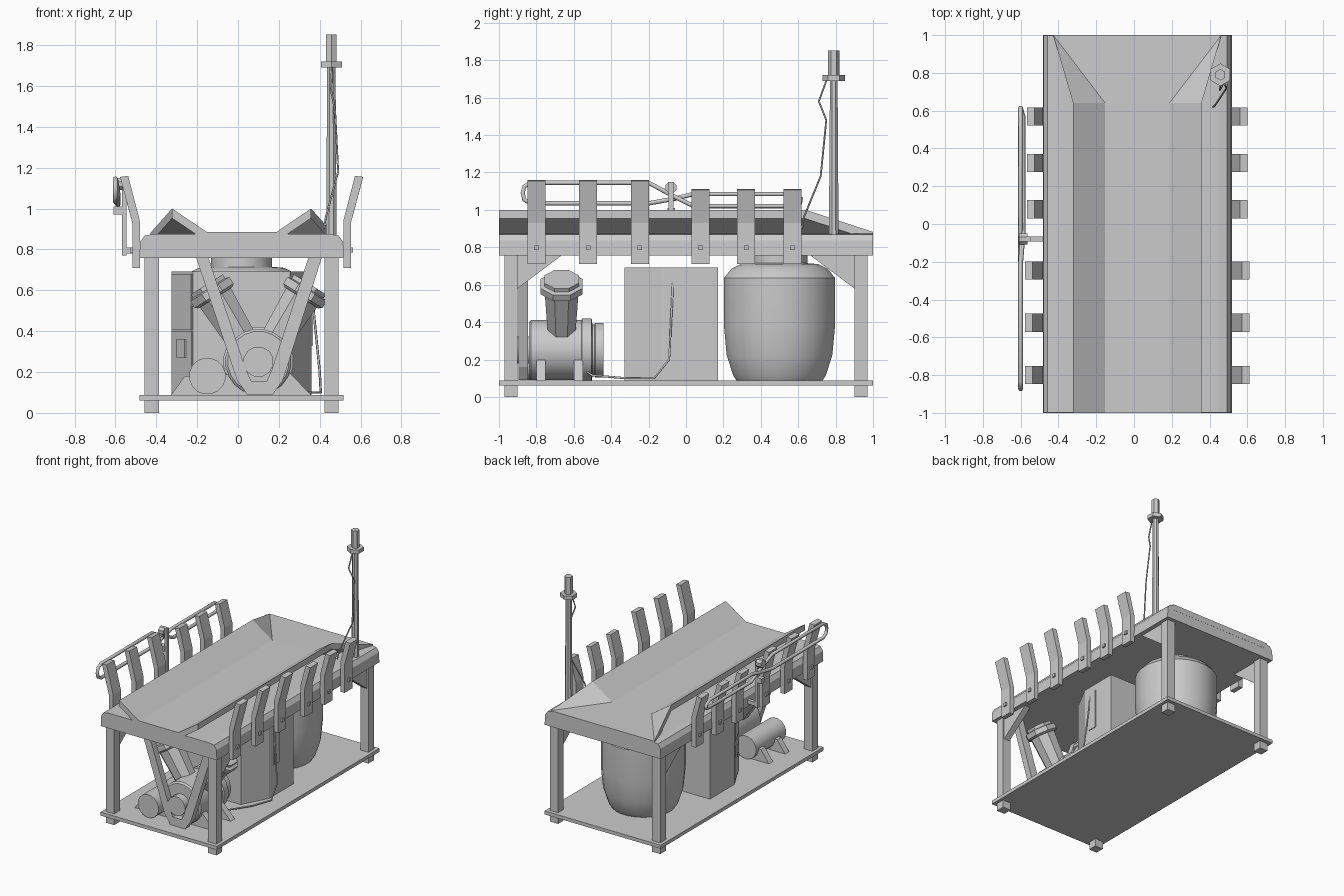
import bpy, bmesh, math
from mathutils import Vector

if "Cube" in bpy.data.objects:
    bpy.data.objects.remove(bpy.data.objects["Cube"])

CX = 0.0175  # centre line of the bench in x


def make(name, verts, faces, smooth=False):
    me = bpy.data.meshes.new(name)
    me.from_pydata([tuple(v) for v in verts], [], faces)
    bm = bmesh.new()
    bm.from_mesh(me)
    bmesh.ops.recalc_face_normals(bm, faces=bm.faces)
    bm.to_mesh(me)
    bm.free()
    ob = bpy.data.objects.new(name, me)
    bpy.context.collection.objects.link(ob)
    if smooth:
        bpy.context.view_layer.objects.active = ob
        ob.select_set(True)
        bpy.ops.object.shade_smooth_by_angle(angle=math.radians(35))
        ob.select_set(False)
    return ob


def prism(name, profile, axis, a, b):
    """Extrude a 2D profile along an axis between a and b."""
    put = {'x': lambda p, t: (t, p[0], p[1]),
           'y': lambda p, t: (p[0], t, p[1]),
           'z': lambda p, t: (p[0], p[1], t)}[axis]
    n = len(profile)
    verts = [put(p, t) for t in (a, b) for p in profile]
    faces = [list(range(n)), list(range(n, 2 * n))]
    faces += [[i, (i + 1) % n, n + (i + 1) % n, n + i] for i in range(n)]
    return make(name, verts, faces)


def box(name, x0, x1, y0, y1, z0, z1):
    return prism(name, [(x0, y0), (x1, y0), (x1, y1), (x0, y1)], 'z', z0, z1)


def lathe(name, base, direction, rings, sides, smooth=True):
    """Revolve (distance, radius) rings about an axis."""
    q = Vector((0, 0, 1)).rotation_difference(Vector(direction))
    base = Vector(base)
    verts = []
    for d, r in rings:
        for i in range(sides):
            t = 2 * math.pi * (i + 0.5) / sides
            verts.append(base + q @ Vector((r * math.cos(t), r * math.sin(t), d)))
    faces = [list(range(sides)), list(range(len(verts) - sides, len(verts)))]
    for k in range(len(rings) - 1):
        for i in range(sides):
            j = (i + 1) % sides
            faces.append([k * sides + i, k * sides + j, (k + 1) * sides + j, (k + 1) * sides + i])
    return make(name, verts, faces, smooth)


def tube(name, pts, radius, closed=False):
    cu = bpy.data.curves.new(name, 'CURVE')
    cu.dimensions = '3D'
    cu.bevel_depth = radius
    cu.bevel_resolution = 1
    cu.use_fill_caps = True
    sp = cu.splines.new('POLY')
    sp.points.add(len(pts) - 1)
    for p, c in zip(sp.points, pts):
        p.co = (*c, 1)
    sp.use_cyclic_u = closed
    ob = bpy.data.objects.new(name, cu)
    bpy.context.collection.objects.link(ob)
    return ob


# base deck, legs and corner gussets
box("base_deck", CX - .5, CX + .5, -1, 1, .06, .087)
for sx in (-1, 1):
    for sy in (-1, 1):
        x, y = CX + sx * .44, sy * .935
        box("leg", x - .035, x + .035, y - .035, y + .035, 0, .77)
        prism("leg_gusset", [(sy * .9, .76), (sy * .66, .76), (sy * .9, .58)],
              'x', x - .025, x + .025)

# table frame with chamfered upper edges
half = [(.5, .757), (.497, .835), (.475, .868), (.43, .875)]
prism("table_frame", [(CX + x, z) for x, z in half] +
      [(CX - x, z) for x, z in reversed(half)], 'y', -.999, .999)

# tray with raised sides that taper away at the back
row = [(-.34, 1.0), (-.17, .885), (.17, .885), (.34, 1.0)]
top = [(CX + x, y, z) for y in (-1, .64) for x, z in row]
top += [(CX - .445, 1, .882), (CX + .445, 1, .882)]
T = .047
verts = top + [(x, y, z - T) for x, y, z in top]
sheet = [(0, 1, 5, 4), (1, 2, 6, 5), (2, 3, 7, 6), (4, 5, 8), (5, 6, 9, 8), (6, 7, 9)]
rim = [0, 1, 2, 3, 7, 9, 8, 4]
faces = sheet + [tuple(i + 10 for i in f) for f in sheet]
faces += [(a, b, b + 10, a + 10) for a, b in zip(rim, rim[1:] + rim[:1])]
make("tray", verts, faces)

# bent side stakes with bolts
for y in (-.8, -.523, -.247, .078, .322, .57):
    h = 1.16 if y < 0 else 1.112
    lean = .055 * (h - .94) / .22
    for s in (-1, 1):
        prof = [(.498, .71), (.535, .71), (.535, .93), (.54 + lean, h - .005),
                (.5 + lean, h), (.498, .94)]
        prism("side_stake", [(CX + s * x, z) for x, z in prof], 'y', y - .048, y + .048)
        lathe("stake_bolt", (CX + s * .53, y, .797), (s, 0, 0), [(0, .018), (.016, .018)], 4, False)

# hanging rope loop crossing over a hook on the left side
loop = [(-.83, 1.145), (-.2, 1.145), (-.06, 1.07), (.04, 1.02), (.57, 1.02), (.61, 1.035),
        (.615, 1.06), (.57, 1.085), (.04, 1.085), (-.06, 1.06), (-.2, 1.035), (-.83, 1.035),
        (-.865, 1.055), (-.873, 1.09), (-.865, 1.125)]
tube("rope_loop", [(-.6 + (.012 if 2 <= i <= 4 else 0), y, z)
                   for i, (y, z) in enumerate(loop)], .013, True)
box("hook_post", -.568, -.546, -.093, -.067, .77, 1.15)
box("hook_arm", -.55, -.475, -.093, -.067, .78, .81)
lathe("hook_knob", (-.61, -.08, 1.12), (1, 0, 0), [(0, .032), (.045, .032)], 8, False)
box("hook_lower", -.61, -.565, -.1, -.06, .97, 1.01)

# antenna mast with collar and head
lathe("mast", (.457, .79, .86), (0, 0, 1), [(0, .028), (.84, .022)], 8)
lathe("mast_collar", (.457, .79, 1.69), (0, 0, 1), [(0, .06), (.03, .06)], 6, False)
lathe("mast_head", (.457, .79, 1.72), (0, 0, 1), [(0, .03), (.133, .03)], 6, False)
tube("mast_cable", [(.42, .62, .9), (.43, .63, .96), (.49, .72, 1.18), (.475, .75, 1.48),
                    (.455, .71, 1.58), (.46, .75, 1.69)], .005)

# storage tank
lathe("tank", (CX, .5, .085), (0, 0, 1),
      [(0, .23), (.03, .25), (.14, .285), (.3, .3), (.55, .3), (.6, .26), (.625, .21),
       (.63, .15), (.68, .15)], 24)

# control cabinet with angled front corners, panels and cable
prism("cabinet", [(-.22, -.33), (.255, -.33), (.36, -.13), (.36, .17), (-.325, .17), (-.325, -.13)],
      'z', .085, .693)
box("cabinet_side_panel", .355, .366, -.08, -.005, .33, .64)


def slanted_panel(name, t0, t1, z0, z1, d):
    # panel lying on the angled left corner of the cabinet
    a, b = Vector((-.22, -.33)), Vector((-.325, -.13))
    n = Vector((-.885, -.465))
    p, q = a.lerp(b, t0), a.lerp(b, t1)
    prism(name, [p, q, q + n * d, p + n * d], 'z', z0, z1)


slanted_panel("cabinet_upper_door", .04, .96, .405, .68, .006)
slanted_panel("cabinet_lower_door", .04, .96, .1, .4, .004)
slanted_panel("cabinet_switch", .3, .7, .27, .36, .012)
tube("cabinet_cable", [(.362, -.07, .61), (.37, -.075, .5), (.4, -.09, .2), (.405, -.17, .1),
                       (.35, -.32, .1), (.27, -.5, .115), (.2, -.54, .14)], .006)

# compressor body, end flange and hub
lathe("compressor_body", (.1, -.84, .25), (0, 1, 0),
      [(0, .15), (.012, .162), (.28, .162), (.285, .172), (.335, .172), (.34, .14),
       (.35, .14), (.355, .148), (.4, .148)], 20)
lathe("compressor_hub", (.1, -.9, .25), (0, 1, 0), [(0, .075), (.08, .075)], 12)
lathe("drive_motor", (-.15, -.89, .18), (0, 1, 0), [(0, .09), (.37, .09)], 16)

# two angled compressor heads in a V
for s in (-1, 1):
    d = Vector((s * .53, 0, .848))
    lathe("angled_cylinder", Vector((.1 + s * .04, -.665, .29)), d,
          [(0, .075), (.34, .098)], 8, False)
    lathe("cylinder_cap", Vector((.1 + s * .211, -.665, .563)), d,
          [(0, .105), (.012, .122), (.05, .122), (.056, .1), (.078, .1)], 8, False)

# support strap from the table round the compressor
prism("support_strap", [(-.205, .76), (-.145, .76), (.04, .21), (.065, .155), (.14, .155),
                        (.165, .21), (.345, .76), (.41, .76), (.22, .16), (.17, .09),
                        (.045, .09), (-.005, .16)], 'y', -.895, -.845)

# compressor feet
for y in (-.775, -.575):
    prism("compressor_foot", [(-.33, .085), (.36, .085), (.25, .2), (-.26, .18)],
          'y', y - .025, y + .025)
